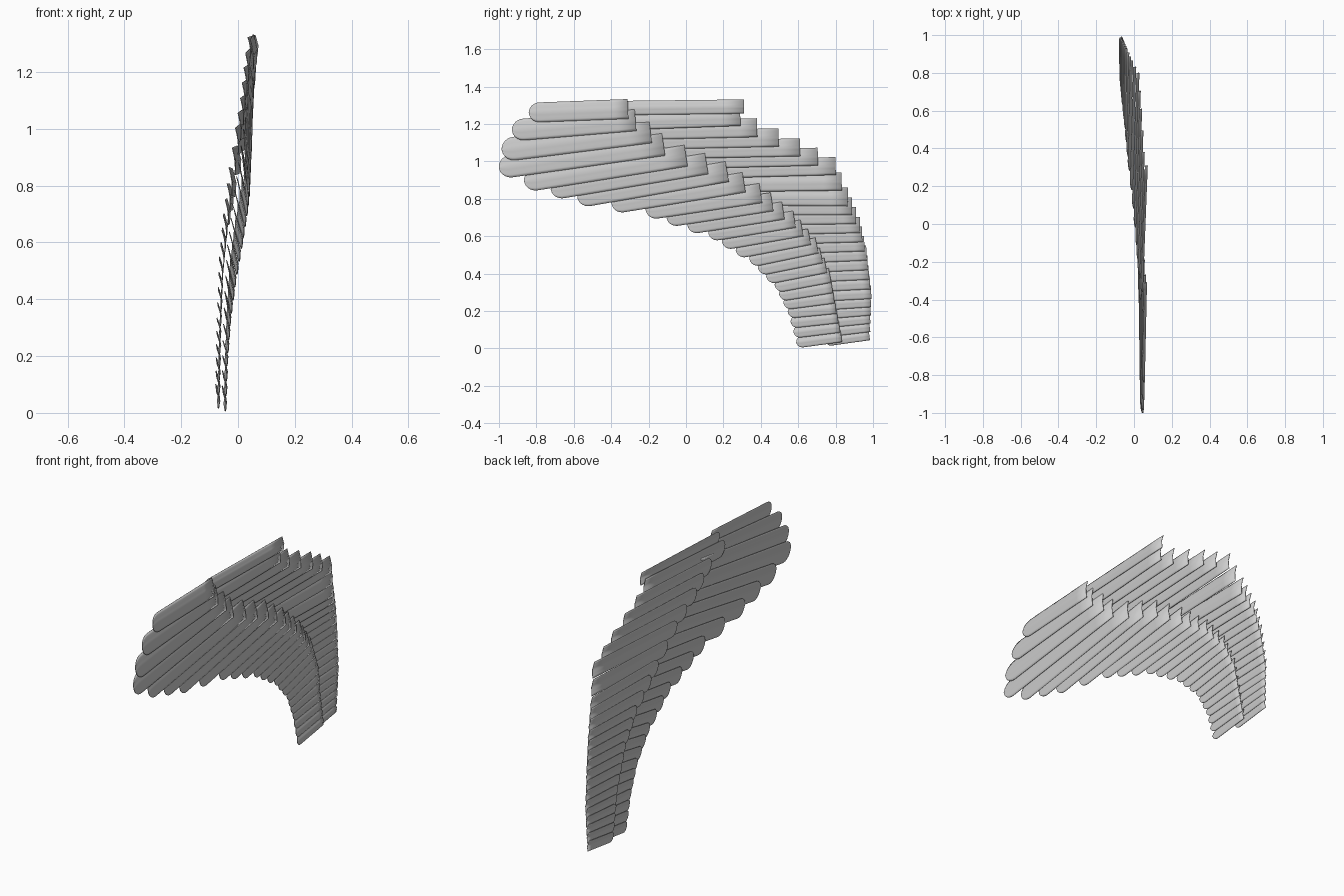
import bpy, math
from mathutils import Vector

# Key feathers: index, tip (y, z, x), root (y, z, x), width
FLIGHT = [
    (0, -.84, 1.26, .05, -.31, 1.28, .062, .105),
    (1, -.93, 1.165, .048, -.27, 1.22, .056, .115),
    (2, -.985, 1.06, .045, -.19, 1.16, .05, .125),
    (3, -1.0, .965, .043, -.12, 1.09, .045, .12),
    (4, -.865, .892, .04, .0, 1.03, .04, .115),
    (6, -.58, .805, .037, .22, .945, .028, .11),
    (8, -.215, .738, .03, .40, .83, .01, .105),
    (11, .12, .615, .012, .58, .69, -.012, .09),
    (14, .34, .475, -.012, .70, .55, -.03, .085),
    (17, .475, .335, -.03, .77, .39, -.04, .078),
    (20, .545, .195, -.04, .80, .22, -.047, .07),
    (23, .59, .032, -.045, .83, .065, -.05, .062)]
COVERT = [
    (0, -.36, 1.285, .04, .31, 1.293, .066, .075),
    (1, -.40, 1.215, .033, .29, 1.24, .058, .10),
    (2, -.27, 1.165, .027, .38, 1.18, .05, .10),
    (4, -.12, 1.06, .015, .61, 1.075, .036, .095),
    (6, .08, .955, -.003, .80, .975, .022, .095),
    (8, .28, .815, -.025, .865, .81, -.012, .10),
    (11, .50, .65, -.045, .93, .66, -.042, .085),
    (14, .62, .495, -.058, .965, .51, -.058, .08),
    (18, .70, .285, -.065, .99, .30, -.068, .07),
    (23, .745, .04, -.069, .98, .073, -.073, .058)]


def key_at(keys, i):
    for a, b in zip(keys, keys[1:]):
        if a[0] <= i <= b[0]:
            t = (i - a[0]) / (b[0] - a[0])
            return [p + (q - p) * t for p, q in zip(a[1:], b[1:])]


def feather(name, k):
    ty, tz, tx, ry, rz, rx, w = k
    tip, root = Vector((tx, ty, tz)), Vector((rx, ry, rz))
    axis = root - tip
    length = axis.length
    side = Vector((1, 0, 0)).cross(axis).normalized()
    if side.z < 0:
        side = -side
    # stations crowd together around the rounded tip
    round_len = w * .55
    stations = [round_len * (1 - math.cos(math.pi / 2 * j / 7)) for j in range(8)]
    stations += [round_len + (length - round_len) * j / 6 for j in range(1, 7)]
    cols = 9
    verts, faces = [], []
    for s in stations:
        r = min(1, s / round_len)
        half = max(.05, math.sqrt(1 - (1 - r) ** 2)) * w / 2
        for c in range(cols):
            v = -1 + 2 * c / (cols - 1)
            off = v * half
            # shingle tilt, gentle arch and a raised quill
            lift = -.10 * off + .006 * (1 - (off / w * 2) ** 2)
            lift += .0025 * max(0, 1 - abs(v) * 4)
            p = tip + axis * (s / length) + side * off
            p.x += lift - .003
            verts.append(p)
    for j in range(len(stations) - 1):
        for c in range(cols - 1):
            a = j * cols + c
            faces.append((a, a + 1, a + cols + 1, a + cols))
    me = bpy.data.meshes.new(name)
    me.from_pydata(verts, [], faces)
    me.shade_smooth()
    ob = bpy.data.objects.new(name, me)
    bpy.context.collection.objects.link(ob)
    mod = ob.modifiers.new("thickness", 'SOLIDIFY')
    mod.thickness = .003
    mod.offset = 0


# Long flight feathers and the shorter covert row behind them
for i in range(24):
    feather(f"flight_feather_{i + 1}", key_at(FLIGHT, i))
    feather(f"covert_feather_{i + 1}", key_at(COVERT, i))
